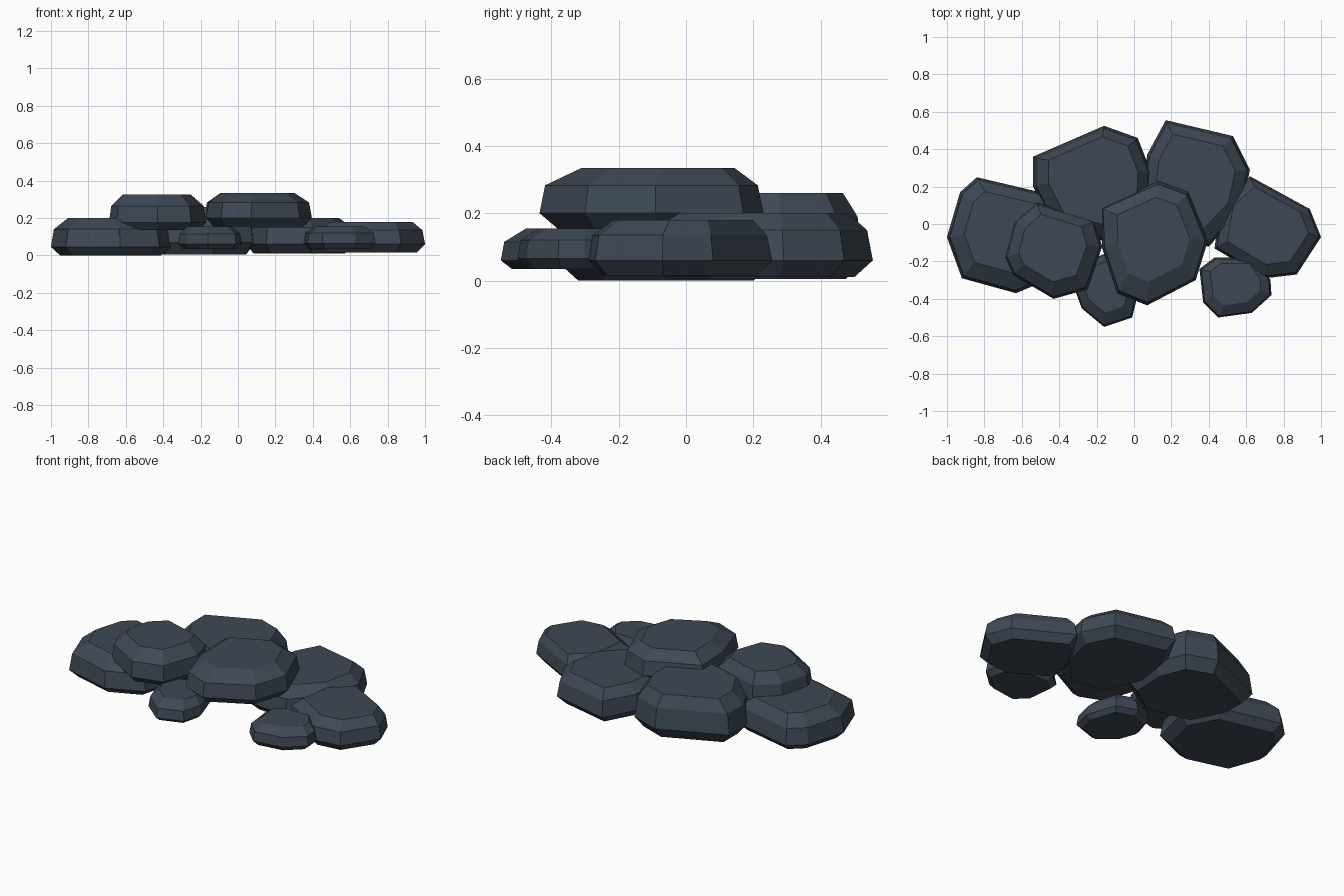
import bpy
import bmesh
from mathutils import Vector

default_cube = bpy.data.objects.get("Cube")
if default_cube:
    bpy.data.objects.remove(default_cube, do_unlink=True)

# One dark slate colour for every stone
SLATE = (0.048, 0.066, 0.09, 1.0)
slate = bpy.data.materials.new("dark_slate")
slate.use_nodes = True
slate.diffuse_color = SLATE
shader = next(n for n in slate.node_tree.nodes if n.type == 'BSDF_PRINCIPLED')
shader.inputs["Base Color"].default_value = SLATE
shader.inputs["Roughness"].default_value = 0.9


def make_stone(name, outline, heights, top_scale=0.7, top_shift=0.015):
    """Stack four scaled copies of the outline: base, widest, shoulder, top."""
    points = [Vector(p) for p in outline]
    centre = sum(points, Vector((0, 0))) / len(points)
    scales = (0.84, 1.0, 0.95, top_scale)
    shifts = (0, 0, 0, top_shift)
    bm = bmesh.new()
    rings = []
    for z, scale, shift in zip(heights, scales, shifts):
        ring = []
        for p in points:
            q = centre + (p - centre) * scale
            ring.append(bm.verts.new((q.x, q.y + shift, z)))
        rings.append(ring)
    # Side bands
    count = len(points)
    for lower, upper in zip(rings, rings[1:]):
        for i in range(count):
            j = (i + 1) % count
            bm.faces.new((lower[i], lower[j], upper[j], upper[i]))
    # Flat caps
    bm.faces.new(rings[0])
    bm.faces.new(rings[-1])
    bmesh.ops.recalc_face_normals(bm, faces=bm.faces)
    mesh = bpy.data.meshes.new(name)
    bm.to_mesh(mesh)
    bm.free()
    mesh.materials.append(slate)
    stone = bpy.data.objects.new(name, mesh)
    bpy.context.collection.objects.link(stone)
    return stone


# Large stones resting on the ground
make_stone("right_ground_stone",
           [(-.84, .25), (-.93, .17), (-1, -.07), (-.92, -.29),
            (-.63, -.37), (-.42, -.28), (-.36, -.03), (-.46, .16)],
           (0, .045, .14, .2))
make_stone("back_right_stone",
           [(-.54, .36), (-.54, .2), (-.42, -.03), (-.12, -.1),
            (.08, .04), (.09, .28), (.02, .46), (-.16, .525)],
           (.005, .07, .19, .26), .76)
make_stone("back_left_stone",
           [(.17, .555), (.07, .37), (.04, .15), (.15, -.1),
            (.4, -.12), (.57, .06), (.62, .29), (.53, .47)],
           (.01, .06, .15, .2), .74)
make_stone("left_ground_stone",
           [(.62, .255), (.47, .12), (.43, -.13), (.7, -.29),
            (.87, -.27), (1, -.07), (.94, .08)],
           (.015, .06, .135, .18), .76)

# Stones stacked on top
make_stone("upper_right_stone",
           [(-.52, .115), (-.64, .01), (-.69, -.18), (-.65, -.27),
            (-.43, -.4), (-.25, -.35), (-.17, -.12), (-.21, .02)],
           (.135, .175, .265, .325))
make_stone("upper_middle_stone",
           [(.13, .23), (-.18, .09), (-.17, -.13), (-.09, -.37),
            (.07, -.435), (.33, -.3), (.395, -.09), (.29, .17)],
           (.155, .2, .283, .335), .68, .02)

# Small stones along the front
make_stone("small_middle_stone",
           [(-.16, -.16), (-.28, -.21), (-.32, -.34), (-.28, -.45),
            (-.16, -.55), (-.01, -.5), (.02, -.38), (-.04, -.2)],
           (.035, .06, .115, .155))
make_stone("small_left_stone",
           [(.43, -.18), (.35, -.24), (.37, -.42), (.45, -.5),
            (.63, -.475), (.735, -.38), (.73, -.3), (.65, -.18)],
           (.035, .065, .12, .155))
